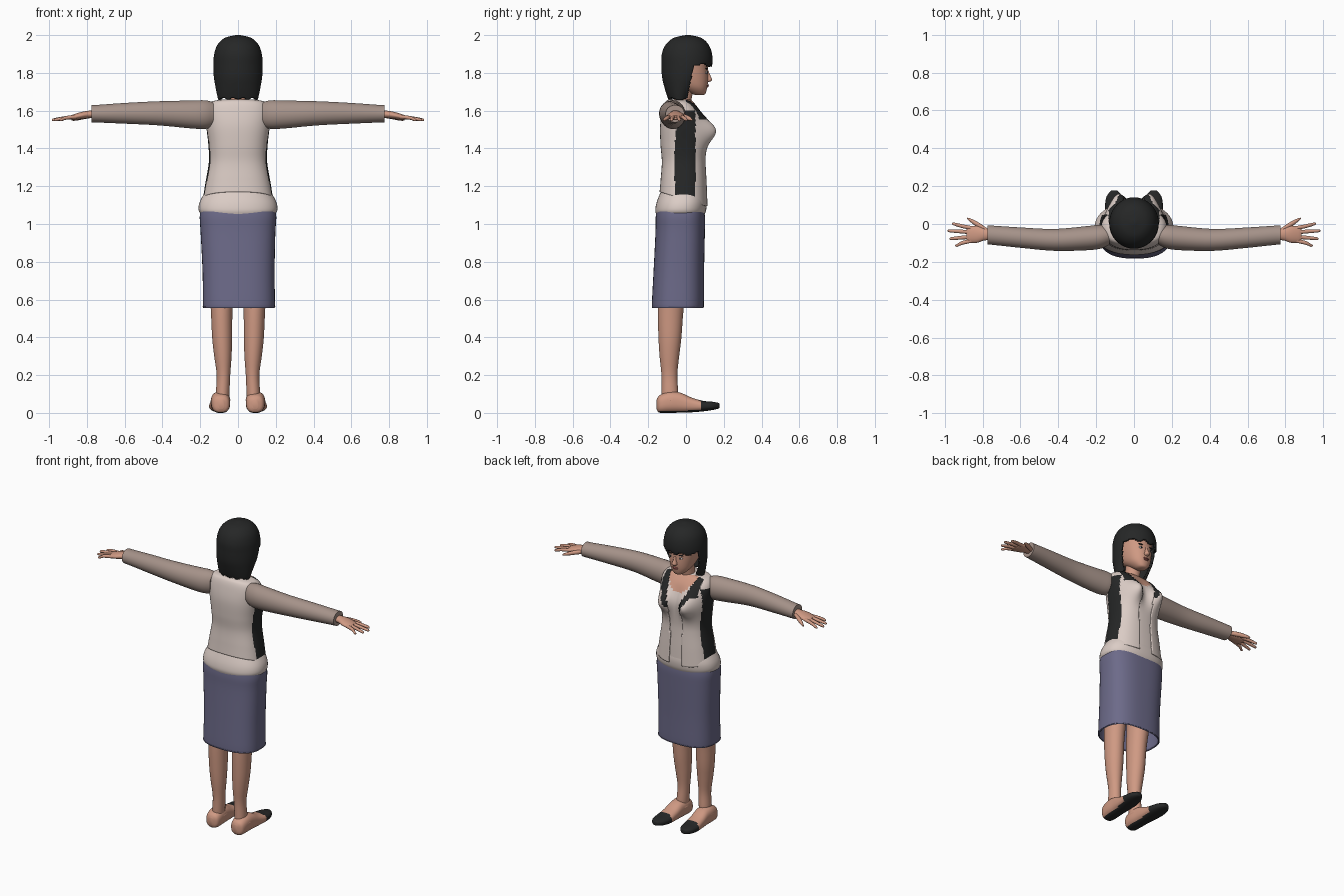
import bpy, bmesh
from math import sin, cos, pi, exp, radians
from mathutils import Vector

cube = bpy.data.objects.get("Cube")
if cube:
    bpy.data.objects.remove(cube)


def material(name, rgb):
    col = [(c / 255) ** 2.2 for c in rgb] + [1]
    m = bpy.data.materials.new(name)
    m.use_nodes = True
    m.diffuse_color = col
    bsdf = next(n for n in m.node_tree.nodes if n.type == 'BSDF_PRINCIPLED')
    bsdf.inputs["Base Color"].default_value = col
    return m


skin = material("skin", (206, 152, 130))
black = material("black", (42, 43, 43))
cream = material("cream cloth", (218, 203, 196))
taupe = material("taupe sleeve", (164, 145, 136))
purple = material("purple skirt", (108, 106, 136))
lip = material("lip rose", (165, 95, 90))
white = material("eye white", (215, 205, 200))


def spow(v, e):
    return (abs(v) ** e) * (1 if v >= 0 else -1)


def spline(rings, steps):
    """Smooth interpolation through the ring parameters."""
    r = [Vector(q) for q in rings]
    r = [r[0]] + r + [r[-1]]
    out = []
    for i in range(1, len(r) - 2):
        a, b, c, d = r[i - 1:i + 3]
        for k in range(steps):
            t = k / steps
            out.append(b + (c - a) * (t / 2) + (a * 2 - b * 5 + c * 4 - d) * (t * t / 2)
                       + (b * 3 - a - c * 3 + d) * (t ** 3 / 2))
    return out + [r[-2]]


def loft(name, rings, mats, axis='z', n=32, steps=4, p=2.0, caps=(True, True),
         warp=None, keep=None, rule=None, thick=0):
    """Skin superellipse rings (position, centre a, centre b, radius a, radius b)."""
    bm = bmesh.new()
    loops = []
    for t, a, b, ra, rb in spline(rings, steps):
        loop = []
        for k in range(n):
            w = 2 * pi * (k + .5) / n
            u, v = a + ra * spow(cos(w), 2 / p), b + rb * spow(sin(w), 2 / p)
            co = Vector({'z': (u, v, t), 'x': (t, u, v), 'y': (u, t, v)}[axis])
            loop.append(bm.verts.new(warp(co) if warp else co))
        loops.append(loop)
    for lo, hi in zip(loops, loops[1:]):
        for k in range(n):
            j = (k + 1) % n
            bm.faces.new((lo[k], lo[j], hi[j], hi[k]))
    for end, use in zip((loops[0], loops[-1]), caps):
        if use:
            bm.faces.new(end)
    bmesh.ops.recalc_face_normals(bm, faces=bm.faces[:])
    if keep:
        gone = [f for f in bm.faces if not keep(f.calc_center_median())]
        bmesh.ops.delete(bm, geom=gone, context='FACES')
    if rule:
        for f in bm.faces:
            f.material_index = rule(f.calc_center_median(), f.normal)
    return finish(name, bm, mats, thick)


def finish(name, bm, mats, thick=0):
    me = bpy.data.meshes.new(name)
    bm.to_mesh(me)
    bm.free()
    for m in mats:
        me.materials.append(m)
    ob = bpy.data.objects.new(name, me)
    bpy.context.collection.objects.link(ob)
    bpy.ops.object.select_all(action='DESELECT')
    ob.select_set(True)
    bpy.context.view_layer.objects.active = ob
    bpy.ops.object.shade_smooth_by_angle(angle=radians(50))
    if thick:
        mod = ob.modifiers.new("thickness", 'SOLIDIFY')
        mod.thickness, mod.offset = thick, -1
    return ob


def ellipsoid(name, loc, size, mat):
    bm = bmesh.new()
    bmesh.ops.create_uvsphere(bm, u_segments=16, v_segments=10, radius=1)
    for v in bm.verts:
        v.co = Vector(loc) + Vector(a * b for a, b in zip(v.co, size))
    return finish(name, bm, [mat])


def clamp(v):
    return max(0, min(1, v))


# Torso: the body shape is shared by the open vest and the shirt below it
def body(co):
    x, y, z = co
    if y > 0:
        y += .068 * exp(-((abs(x) - .085) / .055) ** 2 - ((z - 1.495) / .07) ** 2)
    z -= .075 * clamp((y + .14) / .25) * clamp((1.32 - z) / .15)
    return Vector((x, y, z))


def inner(co):
    c = body(co)
    return Vector((c.x * .95, -.015 + (c.y + .015) * .95, c.z))


torso = [(1.17, 0, -.012, .186, .128), (1.24, 0, -.011, .172, .123), (1.33, 0, -.011, .154, .117),
         (1.42, 0, -.014, .157, .121), (1.52, 0, -.02, .168, .117), (1.6, 0, -.025, .172, .1),
         (1.645, 0, -.034, .145, .076), (1.66, 0, -.035, .08, .055)]


def vest_open(c):
    return c.y < 0 or abs(c.x) > .045 + .35 * max(0, c.z - 1.5)


def vest_colour(c, n):
    x = abs(c.x)
    side = -.06 + .1 * max(0, c.z - 1.42) < c.y < .05 and x > .1 and c.z < 1.6
    strap = c.y > .0 and c.z > 1.55 and .07 < x < .135
    lapel = c.y > 0 and 1.47 < c.z < 1.6 and x < .055 + .55 * (c.z - 1.47)
    return int(side or strap or lapel)


loft("vest", torso, [cream, black], n=112, steps=8, p=2.4, caps=(False, False),
     warp=body, keep=vest_open, rule=vest_colour, thick=.008)
loft("shirt", torso, [cream, skin], n=64, steps=6, p=2.4, caps=(False, True), warp=inner,
     rule=lambda c, n: int(c.y > 0 and c.z > 1.565 + 8 * c.x ** 2))
loft("shirt_hem", [(1.05, 0, -.03, .196, .128), (1.075, 0, -.028, .209, .135),
                   (1.12, 0, -.022, .202, .132), (1.18, 0, -.015, .168, .115)],
     [cream], n=48, p=2.3)

# Skirt
loft("skirt", [(.56, .005, -.043, .188, .134), (.575, .005, -.043, .191, .138),
               (.75, .003, -.038, .191, .134), (.95, 0, -.031, .198, .131),
               (1.03, 0, -.03, .203, .131), (1.07, 0, -.03, .2, .127)],
     [purple], n=48, p=2.6, caps=(False, True), thick=.006)

# Neck, head and face
loft("neck", [(1.58, 0, -.03, .055, .05), (1.64, 0, -.02, .045, .046), (1.74, 0, -.005, .045, .05)], [skin])
loft("head", [(1.682, 0, .072, .016, .018), (1.69, 0, .066, .034, .037), (1.72, 0, .044, .062, .068),
              (1.76, 0, .02, .078, .097), (1.82, 0, .01, .088, .106), (1.89, 0, .005, .09, .108),
              (1.95, 0, 0, .06, .07)], [skin], p=2.2)
loft("nose", [(1.752, 0, .112, .01, .01), (1.762, 0, .118, .017, .021),
              (1.785, 0, .112, .011, .018), (1.82, 0, .105, .007, .01)], [skin], n=16)
ellipsoid("upper_lip", (0, .113, 1.735), (.021, .009, .005), lip)
ellipsoid("lower_lip", (0, .111, 1.728), (.017, .009, .005), lip)
for s, side in ((1, "left"), (-1, "right")):
    ellipsoid(side + "_eye", (s * .036, .107, 1.802), (.015, .007, .007), white)
    ellipsoid(side + "_iris", (s * .036, .112, 1.802), (.006, .004, .006), black)
    ellipsoid(side + "_eyebrow", (s * .037, .109, 1.823), (.02, .006, .004), black)


# Hair: one shell, cut away in front of the face under a ragged fringe
def hair_kept(c):
    fringe = 1.828 + .018 * abs(sin(c.x * 42 + .6))
    tips = 1.655 + .012 * abs(sin(c.x * 60))
    return c.z > fringe or (c.y < .04 - .2 * (1.83 - c.z) and c.z > tips)


loft("hair", [(1.64, 0, -.035, .1, .05), (1.68, 0, -.033, .11, .068), (1.73, 0, -.022, .12, .094),
              (1.78, 0, -.008, .128, .119), (1.84, 0, .004, .131, .134), (1.9, 0, .005, .126, .133),
              (1.95, 0, .006, .108, .113), (1.985, 0, .008, .07, .073), (2.0, 0, .01, .012, .012)],
     [black], n=96, steps=8, caps=(False, True), keep=hair_kept, thick=.014)

for s, side in ((1, "left"), (-1, "right")):
    def limb(name, rings, mat, **kw):
        loft(side + "_" + name, [(s * r[0],) + r[1:] for r in rings], [mat], axis='x', **kw)

    # Arms
    limb("sleeve", [(.13, -.06, 1.58, .05, .065), (.175, -.067, 1.579, .063, .076),
                    (.25, -.075, 1.58, .064, .074), (.42, -.084, 1.586, .058, .064),
                    (.6, -.072, 1.586, .054, .055), (.74, -.06, 1.584, .051, .047),
                    (.775, -.058, 1.584, .05, .046)], taupe)
    limb("palm", [(.74, -.058, 1.582, .027, .022), (.79, -.055, 1.58, .032, .02),
                  (.83, -.055, 1.574, .045, .019), (.87, -.056, 1.566, .043, .015),
                  (.885, -.056, 1.564, .036, .01)], skin, n=20)
    fingers = {"index_finger": (-.022, .0, .962), "middle_finger": (-.044, -.036, .985),
               "ring_finger": (-.067, -.077, .975), "little_finger": (-.088, -.113, .945)}
    for name, (y0, y1, tip) in fingers.items():
        limb(name, [(.855, y0, 1.568, .011, .011), (.91, (y0 + y1) / 2, 1.562, .0105, .01),
                    (tip - .01, y1, 1.552, .008, .008), (tip, y1, 1.55, .003, .003)], skin, n=10)
    limb("thumb", [(.775, -.035, 1.576, .012, .014), (.82, -.008, 1.568, .016, .014),
                   (.86, .017, 1.558, .011, .011), (.882, .03, 1.552, .004, .005)], skin, n=10)

    # Legs
    loft(side + "_leg", [(.05, s * .083, -.085, .034, .045), (.11, s * .081, -.085, .036, .044),
                         (.2, s * .077, -.088, .036, .042), (.3, s * .08, -.088, .046, .052),
                         (.4, s * .084, -.085, .053, .061), (.56, s * .087, -.08, .058, .069),
                         (.75, s * .09, -.06, .07, .08)], [skin])

    # Feet in flat shoes with dark toes and soles
    loft(side + "_foot", [(-.156, s * .09, .045, .016, .025), (-.14, s * .091, .047, .043, .046),
                          (-.09, s * .092, .056, .051, .056), (-.03, s * .094, .054, .05, .053),
                          (.03, s * .097, .042, .051, .039), (.09, s * .1, .036, .053, .028),
                          (.14, s * .103, .037, .044, .022), (.172, s * .104, .038, .022, .015),
                          (.178, s * .104, .038, .008, .008)],
         [skin, black], axis='y', steps=6, p=2.5,
         rule=lambda c, n: int(c.y > .07 + 4 * (c.x - s * .1) ** 2 or n.z < -.75))
    # Raised rim where the shoe meets the foot
    loft(side + "_shoe_rim", [(.062, s * .092, -.075, .049, .076), (.07, s * .092, -.075, .052, .08),
                              (.078, s * .092, -.075, .047, .074)], [skin], steps=3)
